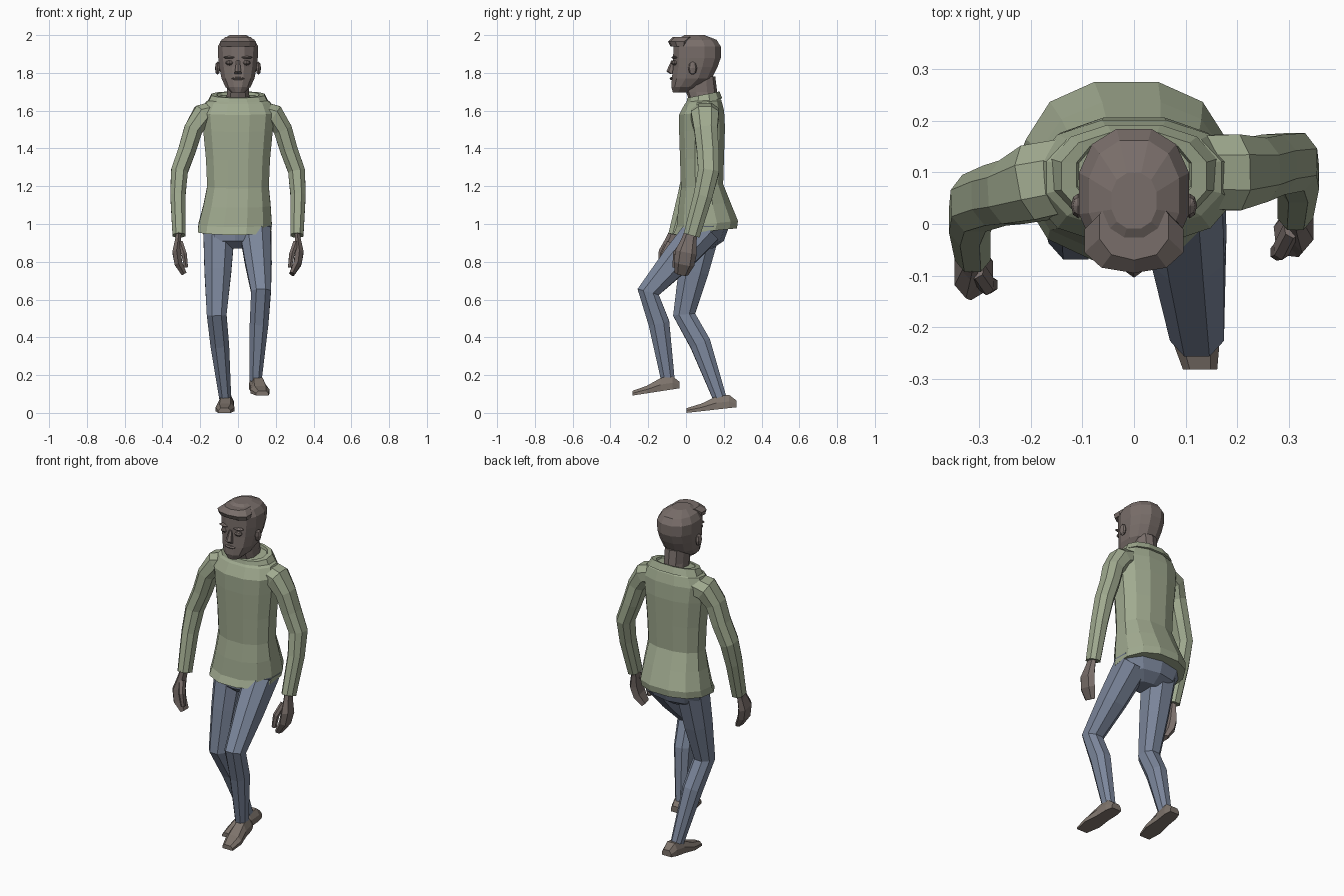
import bpy, bmesh, math
from mathutils import Vector

default_cube = bpy.data.objects.get("Cube")
if default_cube:
    bpy.data.objects.remove(default_cube, do_unlink=True)


def make_material(name, colour):
    material = bpy.data.materials.new(name)
    material.use_nodes = True
    rgba = (*colour, 1)
    material.diffuse_color = rgba
    material.node_tree.nodes["Principled BSDF"].inputs["Base Color"].default_value = rgba
    return material


skin = make_material("brown skin and hair", (.19, .155, .143))
shirt = make_material("sage shirt", (.35, .4, .275))
denim = make_material("blue denim", (.2, .24, .33))
leather = make_material("brown leather", (.21, .175, .15))


def finish(name, bm, material):
    """Turn the built faces into a flat shaded object."""
    bmesh.ops.recalc_face_normals(bm, faces=bm.faces)
    mesh = bpy.data.meshes.new(name)
    bm.to_mesh(mesh)
    bm.free()
    mesh.materials.append(material)
    bpy.context.collection.objects.link(bpy.data.objects.new(name, mesh))


def loft(name, rings, material):
    """Skin a row of equal rings and cap both ends."""
    bm = bmesh.new()
    rows = [[bm.verts.new(point) for point in ring] for ring in rings]
    count = len(rows[0])
    for low, high in zip(rows, rows[1:]):
        for i in range(count):
            j = (i + 1) % count
            bm.faces.new((low[i], low[j], high[j], high[i]))
    bm.faces.new(reversed(rows[0]))
    bm.faces.new(rows[-1])
    finish(name, bm, material)


def outline(sides):
    """Unit rounded outline with a flat side to the front."""
    def soften(value):
        return math.copysign(abs(value) ** .87, value)
    angles = [math.tau * (i + .5) / sides for i in range(sides)]
    return [(soften(math.cos(angle)), soften(math.sin(angle))) for angle in angles]


def stack(name, sections, material, sides=12, tilt=0, drift=0):
    """Loft level sections: height, front y, back y, half width.
    Tilt raises the back edge; drift moves sections below the waist to the right."""
    rings = []
    for height, front, back, half in sections:
        middle, depth = (front + back) / 2, (back - front) / 2
        shift = -drift * max(0, 1.15 - height)
        rings.append([Vector((shift + half * u, middle + depth * v, height + tilt * depth * v))
                      for u, v in outline(sides)])
    loft(name, rings, material)


def limb(name, points, sizes, flatness, material, sides=8):
    """Loft along a path; flatness is the depth of each ring over its width."""
    rings = []
    for i, (point, size) in enumerate(zip(points, sizes)):
        following = points[min(i + 1, len(points) - 1)]
        along = (following - points[max(i - 1, 0)]).normalized()
        depth = Vector((0, 1, 0))
        depth = (depth - along * depth.dot(along)).normalized()
        width = depth.cross(along)
        rings.append([point + size * (width * u + depth * flatness * v)
                      for u, v in outline(sides)])
    loft(name, rings, material)


def nub(name, centre, radii, material):
    """Small faceted bump for face details."""
    bm = bmesh.new()
    bmesh.ops.create_uvsphere(bm, u_segments=8, v_segments=4, radius=1)
    bmesh.ops.scale(bm, vec=Vector(radii), verts=bm.verts)
    bmesh.ops.translate(bm, vec=Vector(centre), verts=bm.verts)
    finish(name, bm, material)


def foot(name, heel, toe):
    """Tapered shoe along its sole: fraction of length, height, half width."""
    shape = ((-1, 0), (1, 0), (1, .5), (.6, 1), (-.6, 1), (-1, .5))
    rings = []
    for t, height, half in ((0, .035, .03), (.15, .07, .04), (.4, .07, .04),
                            (.7, .04, .05), (1, .025, .033)):
        base = heel.lerp(toe, t)
        rings.append([base + Vector((half * u, 0, height * v)) for u, v in shape])
    loft(name, rings, leather)


# Shirt body and collar
stack("shirt_body", [
    (.96, -.075, .275, .2), (1, -.055, .28, .2), (1.1, -.045, .24, .183),
    (1.2, -.03, .2, .168), (1.35, -.035, .205, .175), (1.5, -.04, .21, .19),
    (1.59, -.04, .205, .2), (1.645, -.01, .19, .175), (1.675, .02, .17, .12),
], shirt, tilt=.1, drift=.1)
stack("shirt_collar", [
    (1.645, -.005, .195, .165), (1.685, .005, .18, .145),
    (1.685, .02, .17, .115), (1.65, .03, .165, .1),
], shirt, tilt=.2)

# Arms: the right one mirrors the left, swung forward from the shoulder
sleeve_path = [(.1, .1, 1.6), (.19, .1, 1.575), (.237, .105, 1.5), (.27, .115, 1.39),
               (.31, .12, 1.28), (.318, .09, 1.15), (.312, .03, .94)]
sleeve_sizes = (.06, .063, .053, .05, .048, .043, .037)
hand_path = [(.312, .03, .97), (.318, .015, .91), (.325, 0, .85),
             (.315, -.01, .79), (.285, -.025, .735)]
hand_sizes = (.014, .018, .025, .024, .016)
thumb_path = [(.305, -.01, .9), (.285, -.05, .84), (.275, -.055, .77)]
thumb_sizes = (.016, .016, .012)


def place(path, side):
    swing = .5 if side < 0 else 0
    return [Vector((side * x, y - swing * max(0, x - .15), z)) for x, y, z in path]


for side, word in ((1, "left"), (-1, "right")):
    limb(word + "_sleeve", place(sleeve_path, side), sleeve_sizes, 1.25, shirt)
    limb(word + "_hand", place(hand_path, side), hand_sizes, 2.3, skin, sides=6)
    limb(word + "_thumb", place(thumb_path, side), thumb_sizes, 1.3, skin, sides=6)

# Trousers
stack("trouser_seat", [
    (.87, .02, .14, .09), (.91, -.03, .2, .16), (.99, -.04, .23, .2),
], denim, sides=10, drift=.07)


def leg(word, hip, knee, ankle):
    """Trouser leg with the calf set slightly behind the shin line."""
    hip, knee, ankle = Vector(hip), Vector(knee), Vector(ankle)
    calf = knee.lerp(ankle, .35) + Vector((0, .02, 0))
    points = [hip, hip.lerp(knee, .5), knee, calf, ankle]
    limb(word + "_trouser_leg", points, (.09, .076, .056, .053, .034), 1.12, denim)


leg("left", (.09, .1, .98), (.122, -.2, .64), (.093, -.095, .17))
leg("right", (-.1, .09, .98), (-.113, -.01, .52), (-.068, .178, .08))

# Shoes
foot("left_shoe", Vector((.093, -.035, .13)), Vector((.128, -.282, .092)))
foot("right_shoe", Vector((-.06, .268, .03)), Vector((-.072, .002, 0)))

# Neck, head and swept hair
stack("neck", [(1.62, .03, .175, .07), (1.7, 0, .165, .06), (1.78, 0, .155, .062)],
      skin, sides=10)
stack("head", [
    (1.695, -.07, .01, .035), (1.725, -.08, .07, .068), (1.77, -.078, .14, .09),
    (1.83, -.072, .17, .102), (1.88, -.072, .188, .108), (1.94, -.07, .188, .11),
    (1.975, -.055, .165, .09), (2, -.01, .1, .045),
], skin)
stack("hair_fringe", [
    (1.94, -.082, .02, .095), (1.965, -.095, .03, .1), (1.99, -.07, .06, .07),
], skin, sides=10)

# Face details
stack("nose", [
    (1.795, -.085, -.05, .022), (1.808, -.104, -.05, .019), (1.865, -.078, -.05, .01),
], skin, sides=6)
nub("lips", (0, -.07, 1.77), (.036, .017, .009), skin)
for side, word in ((1, "left"), (-1, "right")):
    nub(word + "_eye", (side * .045, -.06, 1.853), (.022, .02, .013), skin)
    nub(word + "_brow", (side * .045, -.06, 1.882), (.034, .018, .007), skin)
    nub(word + "_ear", (side * .108, .035, 1.825), (.014, .024, .035), skin)
